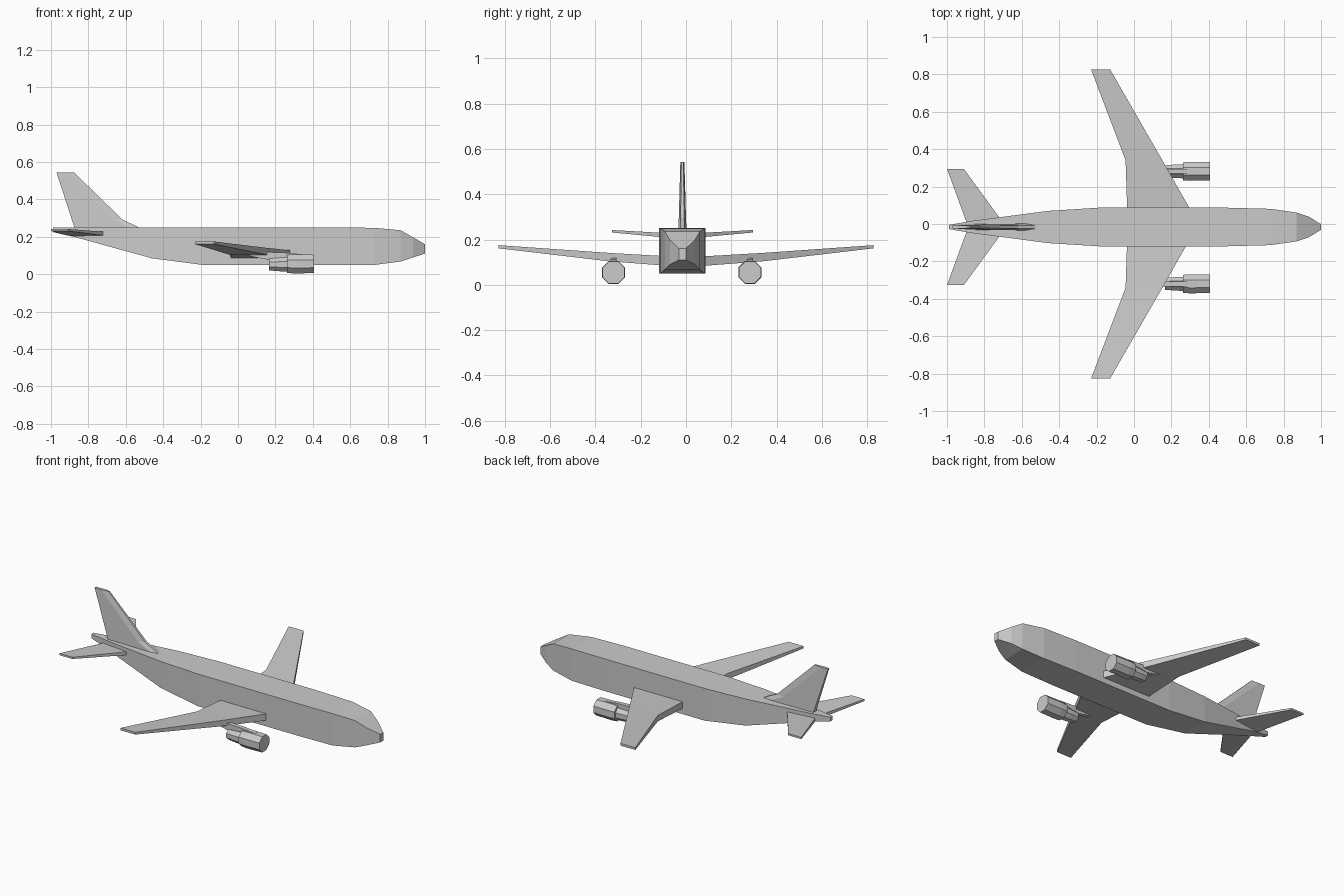
import bpy, bmesh, math
from mathutils import Vector

if "Cube" in bpy.data.objects:
    bpy.data.objects.remove(bpy.data.objects["Cube"])

AXIS = -0.016   # fuselage centreline in y


def loft(name, rings):
    """Skin a closed solid through rings with equal point counts."""
    bm = bmesh.new()
    loops = [[bm.verts.new(Vector(p)) for p in ring] for ring in rings]
    n = len(loops[0])
    for a, b in zip(loops, loops[1:]):
        for i in range(n):
            j = (i + 1) % n
            bm.faces.new((a[i], a[j], b[j], b[i]))
    bm.faces.new(loops[0])
    bm.faces.new(loops[-1])
    bmesh.ops.recalc_face_normals(bm, faces=bm.faces)
    mesh = bpy.data.meshes.new(name)
    bm.to_mesh(mesh)
    bm.free()
    obj = bpy.data.objects.new(name, mesh)
    bpy.context.collection.objects.link(obj)
    return obj


def surface(name, sections, side, centre):
    """Wing-like slab; sections are (span, lead x, trail x, z low, z high)."""
    loft(name, [[(xl, centre + side * s, z0), (xt, centre + side * s, z0),
                 (xt, centre + side * s, z1), (xl, centre + side * s, z1)]
                for s, xl, xt, z0, z1 in sections])


def octagon(x, r, y, z):
    return [(x, y + r * math.cos(math.radians(22.5 + 45 * i)),
             z + r * math.sin(math.radians(22.5 + 45 * i))) for i in range(8)]


# Fuselage: square section, (x, half width, bottom, top)
stations = [(1.0, 0.015, 0.11, 0.16), (0.935, 0.055, 0.09, 0.198),
            (0.87, 0.077, 0.068, 0.235), (0.73, 0.097, 0.05, 0.248),
            (0.5, 0.103, 0.05, 0.25), (-0.19, 0.103, 0.05, 0.25),
            (-0.46, 0.086, 0.085, 0.25), (-0.87, 0.032, 0.198, 0.25),
            (-0.99, 0.011, 0.225, 0.25)]
loft("fuselage", [[(x, AXIS - w, z0), (x, AXIS + w, z0),
                   (x, AXIS + w, z1), (x, AXIS - w, z1)]
                  for x, w, z0, z1 in stations])

# Tail fin: vertical slab, (z, lead x, trail x, half thickness)
loft("tail_fin", [[(xl, AXIS - t * 0.5, z), (xl - 0.05, AXIS - t, z),
                   (xt, AXIS - t * 0.8, z), (xt, AXIS + t * 0.8, z),
                   (xl - 0.05, AXIS + t, z), (xl, AXIS + t * 0.5, z)]
                  for z, xl, xt, t in [(0.235, -0.50, -0.87, 0.018),
                                       (0.25, -0.53, -0.875, 0.018),
                                       (0.294, -0.62, -0.889, 0.016),
                                       (0.543, -0.875, -0.97, 0.009)]])

for side, label in ((1, "left"), (-1, "right")):
    # Wing with trailing-edge kink
    surface(label + "_wing", [(0.03, 0.328, -0.035, 0.08, 0.123),
                              (0.34, 0.152, -0.045, 0.104, 0.141),
                              (0.827, -0.128, -0.23, 0.161, 0.175)],
            side, 0.0)
    # Tailplane
    surface(label + "_tailplane", [(0.01, -0.69, -0.89, 0.203, 0.225),
                                   (0.311, -0.91, -1.0, 0.231, 0.242)],
            side, AXIS)

    # Engine: wide nacelle stepping down to a narrower exhaust
    y, z = AXIS - 0.003 + side * 0.301, 0.055
    loft(label + "_nacelle", [octagon(0.405, 0.053, y, z),
                              octagon(0.30, 0.055, y, z),
                              octagon(0.262, 0.052, y, z)])
    loft(label + "_exhaust", [octagon(0.29, 0.042, y, z - 0.003),
                              octagon(0.22, 0.039, y, z - 0.003),
                              octagon(0.165, 0.034, y, z - 0.003)])

    # Pylon joining engine to wing
    loft(label + "_pylon", [[(x, y - 0.013, z0), (x, y + 0.013, z0),
                             (x, y + 0.013, z1), (x, y - 0.013, z1)]
                            for x, z0, z1 in [(0.06, 0.098, 0.115),
                                              (0.17, 0.075, 0.118),
                                              (0.27, 0.075, 0.114),
                                              (0.35, 0.09, 0.106)]])
